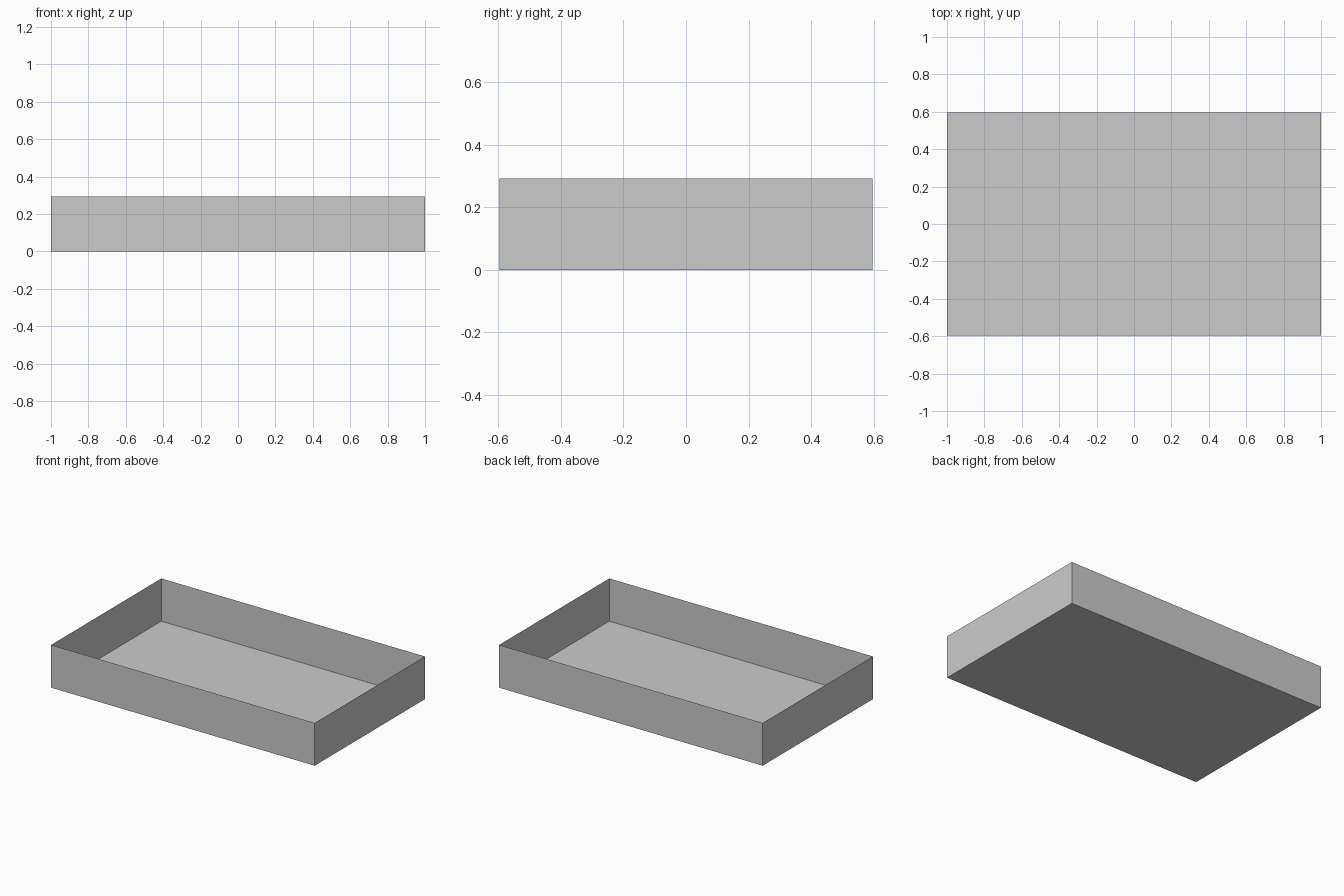
import bpy, bmesh

if "Cube" in bpy.data.objects:
    bpy.data.objects.remove(bpy.data.objects["Cube"])

LENGTH, DEPTH, HEIGHT = 2.0, 1.194, 0.293

# Open tray: thin-sheet box with its top face removed
bm = bmesh.new()
bmesh.ops.create_cube(bm, size=1.0)
for v in bm.verts:
    v.co = (v.co.x * LENGTH, v.co.y * DEPTH, (v.co.z + 0.5) * HEIGHT)
bm.normal_update()
top = [f for f in bm.faces if f.normal.z > 0.9]
bmesh.ops.delete(bm, geom=top, context='FACES_ONLY')

mesh = bpy.data.meshes.new("tray")
bm.to_mesh(mesh)
bm.free()
tray = bpy.data.objects.new("tray", mesh)
bpy.context.collection.objects.link(tray)
